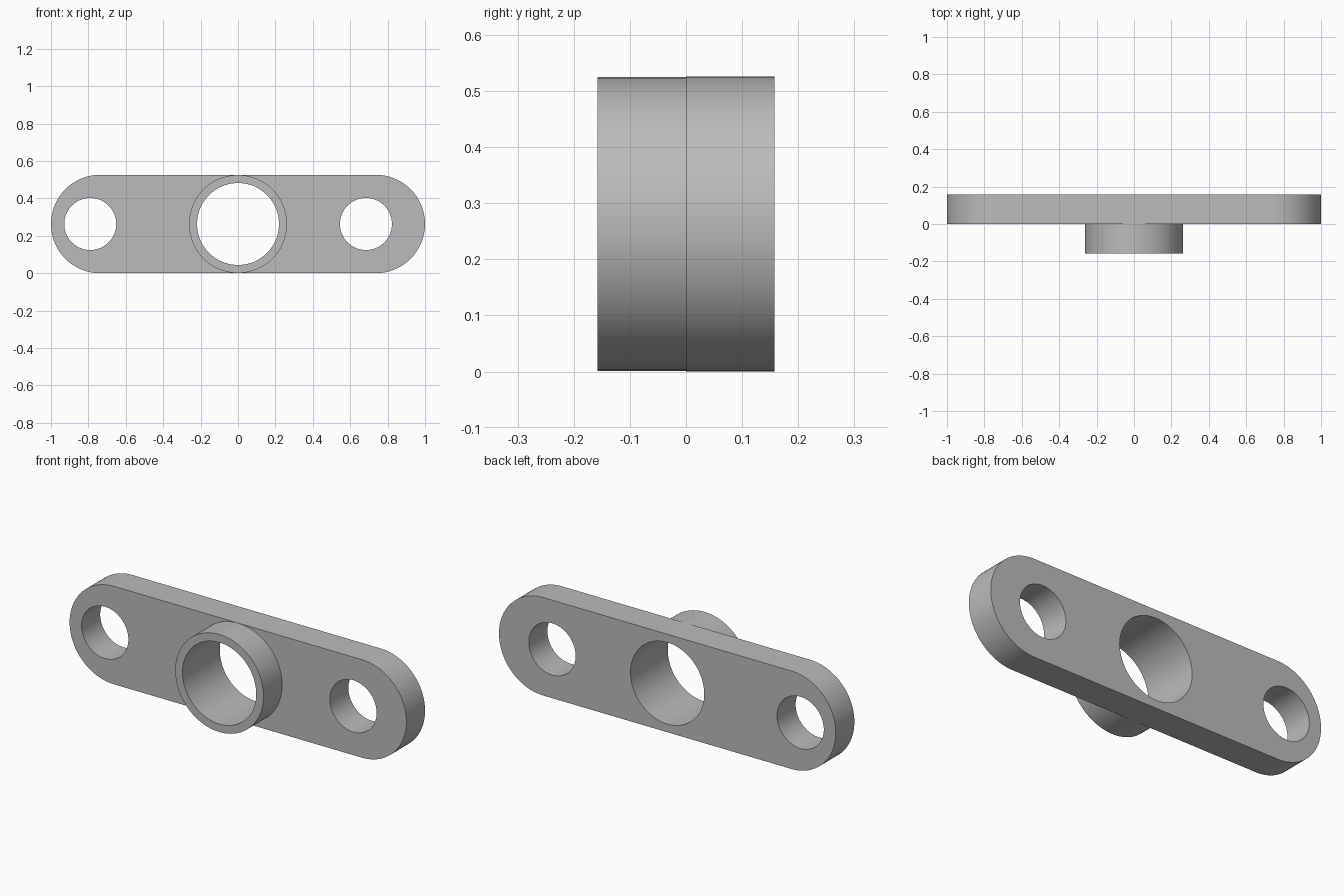
import bpy, bmesh, math

cube = bpy.data.objects.get("Cube")
if cube:
    bpy.data.objects.remove(cube, do_unlink=True)

R = 0.263            # half height of the plate
BACK, FACE, FRONT = 0.158, 0.0, -0.158

grey = bpy.data.materials.new("plain grey")
grey.use_nodes = True
colour = (0.5, 0.5, 0.5, 1)
grey.diffuse_color = colour
grey.node_tree.nodes["Principled BSDF"].inputs["Base Color"].default_value = colour


def arc(cx, r, start, end, steps):
    """Points on an arc in the x-z plane, centred on the plate's mid height."""
    angles = [start + (end - start) * i / steps for i in range(steps + 1)]
    return [(cx + r * math.cos(a), R + r * math.sin(a)) for a in angles]


def prism(name, outline, y0, y1):
    """Solid made by sweeping an x-z outline along y."""
    bm = bmesh.new()
    face = bm.faces.new([bm.verts.new((x, y0, z)) for x, z in outline])
    swept = bmesh.ops.extrude_face_region(bm, geom=[face], use_keep_orig=True)
    moved = [v for v in swept["geom"] if isinstance(v, bmesh.types.BMVert)]
    bmesh.ops.translate(bm, verts=moved, vec=(0, y1 - y0, 0))
    bmesh.ops.recalc_face_normals(bm, faces=bm.faces)
    mesh = bpy.data.meshes.new(name)
    bm.to_mesh(mesh)
    bm.free()
    mesh.materials.append(grey)
    obj = bpy.data.objects.new(name, mesh)
    bpy.context.collection.objects.link(obj)
    return obj


def rod(name, cx, r, y0, y1):
    return prism(name, arc(cx, r, 0, math.tau, 96)[:-1], y0, y1)


def combine(target, tool, operation):
    """Apply a boolean and discard the tool."""
    mod = target.modifiers.new(operation.lower(), "BOOLEAN")
    mod.operation, mod.object, mod.solver = operation, tool, "EXACT"
    bpy.context.view_layer.objects.active = target
    bpy.ops.object.modifier_apply(modifier=mod.name)
    bpy.data.objects.remove(tool, do_unlink=True)


# Plate with rounded ends
quarter = math.pi / 2
outline = (arc(1 - R, R, -quarter, quarter, 48)
           + arc(R - 1, R, quarter, 3 * quarter, 48))
plate = prism("flange_plate", outline, FACE, BACK)

# Round collar on the front, rooted in the plate
combine(plate, rod("collar", 0, R - 0.001, FRONT, BACK / 2), "UNION")

# Central bore and two bolt holes
for x, r in ((0, 0.219), (-0.79, 0.139), (0.684, 0.139)):
    combine(plate, rod("hole_cutter", x, r, FRONT - 0.1, BACK + 0.1), "DIFFERENCE")

# Smooth round walls with crisp rims
bpy.ops.object.select_all(action="DESELECT")
plate.select_set(True)
bpy.context.view_layer.objects.active = plate
bpy.ops.object.shade_smooth_by_angle(angle=math.radians(30))
